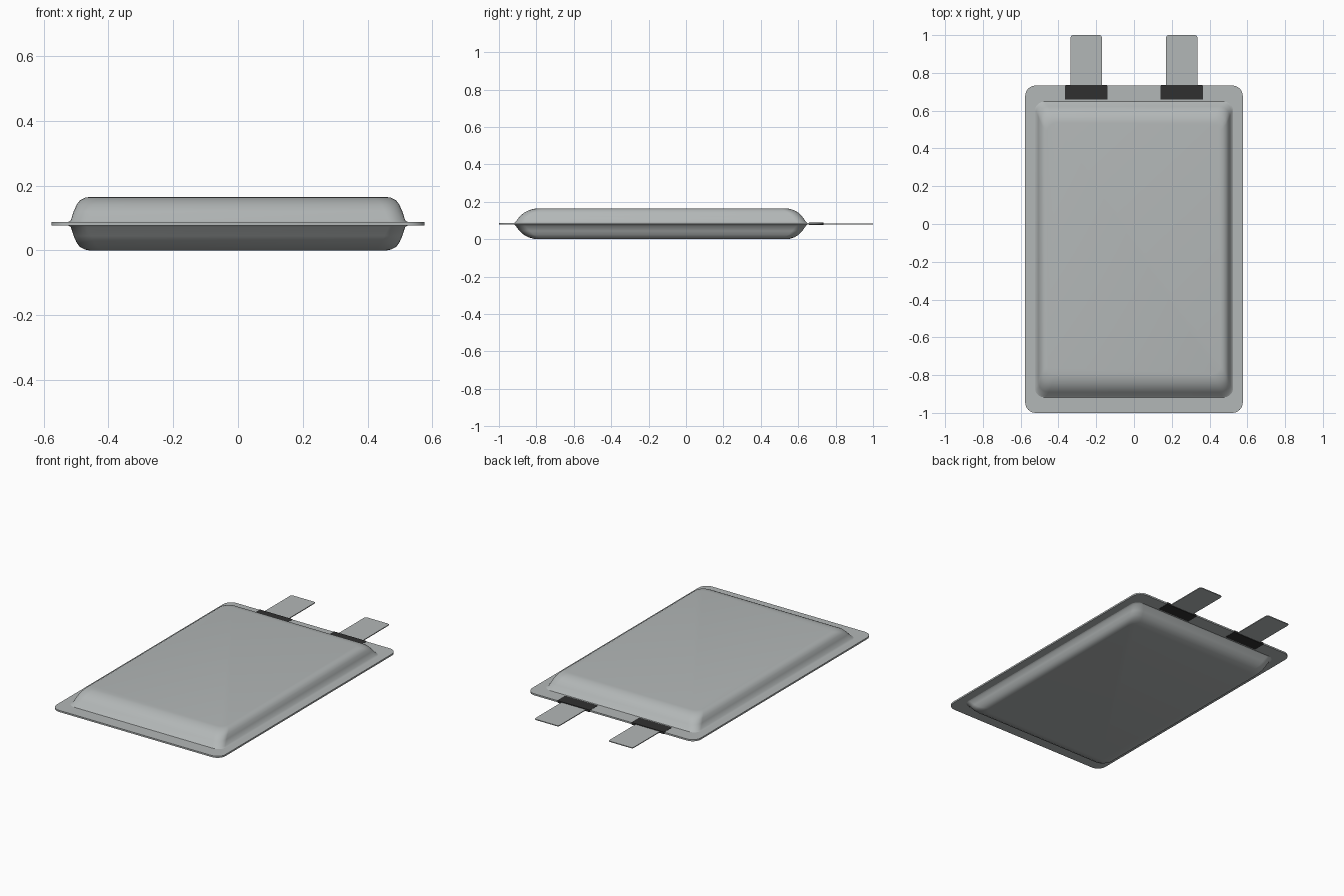
import bpy, bmesh
from math import cos, sin, pi, radians

if "Cube" in bpy.data.objects:
    bpy.data.objects.remove(bpy.data.objects["Cube"])

MID = 0.0825      # height of the seam plane
BACK = 0.733      # rear edge of the sealed rim


def material(name, rgb):
    m = bpy.data.materials.new(name)
    m.use_nodes = True
    m.diffuse_color = (*rgb, 1)
    m.node_tree.nodes["Principled BSDF"].inputs["Base Color"].default_value = (*rgb, 1)
    return m


foil = material("foil grey", (0.45, 0.475, 0.475))
black = material("insulator black", (0.03, 0.03, 0.03))


def outline(x0, x1, y0, y1, r, steps=6):
    """Rounded rectangle, counter-clockwise."""
    pts = []
    corners = [(x1 - r, y1 - r), (x0 + r, y1 - r), (x0 + r, y0 + r), (x1 - r, y0 + r)]
    for q, (cx, cy) in enumerate(corners):
        for i in range(steps + 1):
            a = (q + i / steps) * pi / 2
            pts.append((cx + r * cos(a), cy + r * sin(a)))
    return pts


def loft(name, rings, mat, smooth=None):
    """Skin a stack of (outline, z) rings and cap both ends."""
    bm = bmesh.new()
    loops = [[bm.verts.new((x, y, z)) for x, y in pts] for pts, z in rings]
    for low, high in zip(loops, loops[1:]):
        n = len(low)
        for i in range(n):
            j = (i + 1) % n
            bm.faces.new((low[i], low[j], high[j], high[i]))
    bm.faces.new(loops[0][::-1])
    bm.faces.new(loops[-1])
    mesh = bpy.data.meshes.new(name)
    bm.to_mesh(mesh)
    bm.free()
    mesh.materials.append(mat)
    ob = bpy.data.objects.new(name, mesh)
    bpy.context.collection.objects.link(ob)
    if smooth:
        bpy.ops.object.select_all(action='DESELECT')
        ob.select_set(True)
        bpy.context.view_layer.objects.active = ob
        bpy.ops.object.shade_smooth_by_angle(angle=radians(smooth))
    return ob


def plate(name, x0, x1, y0, y1, r, thick, mat, steps=6):
    pts = outline(x0, x1, y0, y1, r, steps)
    return loft(name, [(pts, MID - thick / 2), (pts, MID + thick / 2)], mat, 30)


# Sealed rim around the pouch
plate("sealed_rim", -0.576, 0.576, -1, BACK, 0.055, 0.010, foil)

# Pillowed pouch: half width, front y, back y, corner radius, height above seam
levels = [(0.525, -0.918, 0.648, 0.050, 0.005),
          (0.516, -0.912, 0.642, 0.050, 0.010),
          (0.507, -0.890, 0.622, 0.055, 0.038),
          (0.498, -0.868, 0.603, 0.055, 0.058),
          (0.488, -0.842, 0.580, 0.055, 0.072),
          (0.472, -0.815, 0.555, 0.050, 0.080),
          (0.458, -0.795, 0.535, 0.045, 0.0825)]
upper = [(outline(-w, w, f, b, r), MID + h) for w, f, b, r, h in levels]
lower = [(outline(-w, w, f, b, r), MID - h) for w, f, b, r, h in levels]
loft("pouch_body", lower[::-1] + upper, foil, 40)

# Terminal tabs with insulating strips
for side, sx in (("left", 1), ("right", -1)):
    c = sx * 0.253
    plate(side + "_tab", c - 0.083, c + 0.083, 0.67, 1, 0.012, 0.005, foil, 2)
    plate(side + "_insulator", c - 0.112, c + 0.112, 0.658, BACK + 0.002,
          0.002, 0.013, black, 1)
